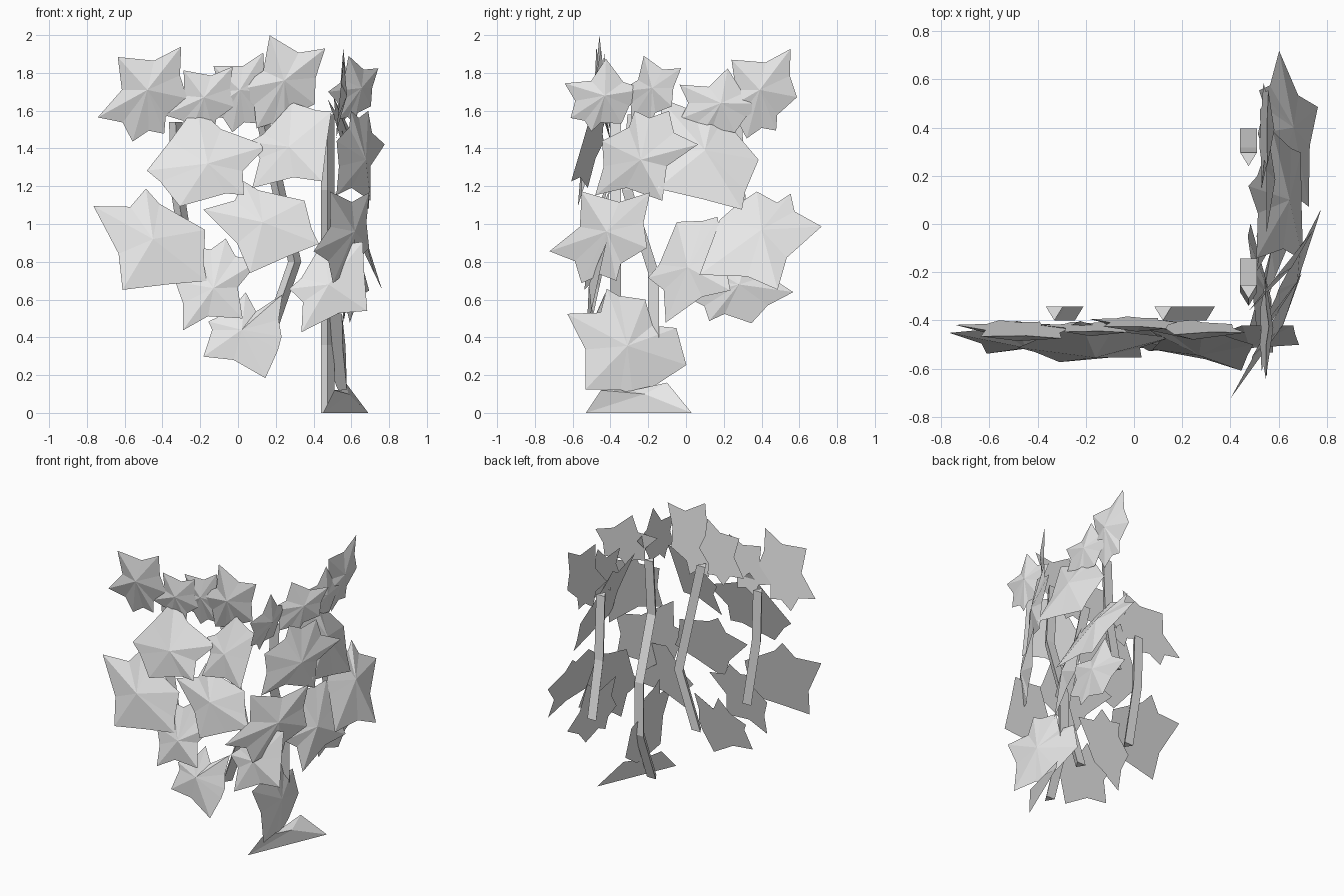
import bpy, bmesh
from math import radians, cos, sin
from mathutils import Vector

cube = bpy.data.objects.get("Cube")
if cube:
    bpy.data.objects.remove(cube, do_unlink=True)

# One plain grey for the whole plant
grey = bpy.data.materials.new("plain_grey")
grey.use_nodes = True
grey.diffuse_color = (0.8, 0.8, 0.8, 1)
grey.node_tree.nodes["Principled BSDF"].inputs["Base Color"].default_value = (0.8, 0.8, 0.8, 1)

# Leaf outlines as (clockwise angle, relative radius)
BROAD = [(0, .75), (18, .53), (88, .78), (123, .82), (136, 1),
         (170, .7), (219, .87), (255, .55), (307, 1), (333, .58)]
STAR = [(0, .78), (55, .53), (80, .97), (108, .63), (144, .72), (188, .58),
        (201, .83), (220, .72), (238, .95), (259, .72), (283, 1), (312, .45)]
WIDE = [(-3, .91), (48, .57), (75, .94), (107, .74), (144, 1.16), (173, .72),
        (193, .65), (226, .53), (263, .58), (300, .47), (309, .7), (331, .57)]
DROOPING = [(-84, .7), (-52, .43), (-41, 1), (-15, .71), (10, .75), (29, .77),
            (64, 1), (105, .58), (145, .87), (180, .55), (194, .64), (237, .4)]
LOBED = [(-110, .98), (-100, .82), (-69, .8), (-39, .52), (-20, .84), (18, 1), (56, .78),
         (84, .78), (99, .72), (134, .98), (175, .68), (208, 1.1), (231, .69)]


def add_object(name, bm):
    bmesh.ops.recalc_face_normals(bm, faces=bm.faces)
    mesh = bpy.data.meshes.new(name)
    bm.to_mesh(mesh)
    bm.free()
    mesh.materials.append(grey)
    obj = bpy.data.objects.new(name, mesh)
    bpy.context.collection.objects.link(obj)


def faceted_leaf(name, rim_points, tip):
    """Flat-backed leaf: a fan of facets rising from the rim to a raised centre."""
    bm = bmesh.new()
    rim = [bm.verts.new(p) for p in rim_points]
    centre = bm.verts.new(tip)
    for a, b in zip(rim, rim[1:] + rim[:1]):
        bm.faces.new((a, b, centre))
    bm.faces.new(rim[::-1])
    add_object(name, bm)


def leaf(name, wall, shape, across, up, depth, size, spin, lean=0.0, turn=0.0, narrow=1.0):
    """Leaf on a wall; lean pushes its lower edge outward, turn skews it sideways."""
    def place(du, dz, bump=0.0):
        if wall == "front":
            return Vector((across + du, depth + lean * dz + turn * du - bump, up + dz))
        return Vector((depth - lean * dz + turn * du + bump, across + du, up + dz))

    rim = []
    for angle, radius in shape:
        a = radians(spin - angle)
        rim.append(place(size * radius * cos(a) * narrow, size * radius * sin(a)))
    faceted_leaf(name, rim, place(0, 0, size * 0.15))


def stem(name, path):
    """Bent three-sided stem with its flat side to the back."""
    bm = bmesh.new()
    rings = []
    for x, y, z in path:
        rings.append([bm.verts.new((x + dx, y + dy, z))
                      for dx, dy in ((-.035, .027), (.035, .027), (0, -.03))])
    for low, high in zip(rings, rings[1:]):
        for i in range(3):
            j = (i + 1) % 3
            bm.faces.new((low[i], low[j], high[j], high[i]))
    bm.faces.new(rings[0])
    bm.faces.new(rings[-1][::-1])
    add_object(name, bm)


# Front wall leaves, top row, nodding forward
leaf("front_top_right_leaf", "front", STAR, -.48, 1.71, -.44, .30, 132, lean=-.15)
leaf("front_top_mid_right_leaf", "front", STAR, -.18, 1.67, -.43, .23, 127, lean=-.12)
leaf("front_top_mid_left_leaf", "front", STAR, .01, 1.71, -.41, .24, 138, lean=-.12)
leaf("front_top_left_leaf", "front", STAR, .245, 1.76, -.43, .33, 112, lean=-.12, narrow=.8)

# Front wall leaves, middle
leaf("front_upper_right_leaf", "front", BROAD, -.16, 1.32, -.50, .36, -38, lean=.32, narrow=.9)
leaf("front_upper_left_leaf", "front", BROAD, .27, 1.41, -.50, .30, 174, lean=.33, turn=-.27, narrow=.95)
leaf("front_outer_right_leaf", "front", BROAD, -.45, .92, -.46, .36, 98, lean=.23, turn=.1)
leaf("front_centre_leaf", "front", BROAD, .13, 1.01, -.46, .32, 115, lean=.25)

# Front wall leaves, bottom
leaf("front_lower_right_leaf", "front", STAR, -.13, .66, -.46, .285, -46, lean=.22)
leaf("front_lower_left_leaf", "front", BROAD, .48, .68, -.47, .295, 186, lean=.22, narrow=.95)
leaf("front_bottom_leaf", "front", DROOPING, .02, .44, -.47, .285, 0, lean=.22)

# Side wall leaves, top row
leaf("side_top_front_leaf", "side", STAR, -.43, 1.68, .54, .25, 88, lean=-.1, narrow=.88)
leaf("side_top_mid_front_leaf", "side", STAR, -.18, 1.72, .62, .23, 108, turn=.8, narrow=.78)
leaf("side_top_mid_back_leaf", "side", STAR, .185, 1.64, .55, .24, 79)
leaf("side_top_back_leaf", "side", STAR, .39, 1.71, .54, .28, 133, lean=-.08)

# Side wall leaves, middle
leaf("side_upper_front_leaf", "side", STAR, -.24, 1.34, .63, .315, -62, lean=.06, turn=.5)
leaf("side_upper_back_leaf", "side", BROAD, .10, 1.39, .59, .37, 78, lean=.4, turn=-.12)
leaf("side_mid_front_leaf", "side", STAR, -.42, .96, .57, .32, 122, lean=.03, turn=.57)
leaf("side_mid_back_leaf", "side", WIDE, .40, .97, .61, .35, 0, lean=.48)

# Side wall leaves, bottom
leaf("side_lower_mid_leaf", "side", BROAD, .01, .77, .58, .32, 193, lean=.2, turn=.4, narrow=.9)
leaf("side_lower_back_leaf", "side", STAR, .28, .68, .55, .30, 72, lean=.04)
leaf("side_bottom_leaf", "side", LOBED, -.31, .355, .52, .328, 0, lean=.1, turn=-.15)

# Leaf resting on the ground
faceted_leaf("ground_leaf",
             [(.45, -.53, 0), (.69, .03, 0), (.57, -.10, .16), (.54, -.28, .12), (.51, -.45, .12)],
             (.585, -.22, .10))

# Stems behind the leaves
stem("front_right_stem", [(-.33, -.37, 1.54), (-.32, -.37, 1.17), (-.245, -.37, .70)])
stem("front_left_stem", [(.12, -.37, 1.6), (.30, -.37, .80), (.16, -.37, .40)])
stem("side_front_stem", [(.475, -.28, 1.58), (.475, -.31, 1.18), (.475, -.17, .74),
                         (.475, -.17, .36), (.475, -.31, 0)])
stem("side_back_stem", [(.475, .27, 1.54), (.475, .29, 1.08), (.475, .37, .68)])
